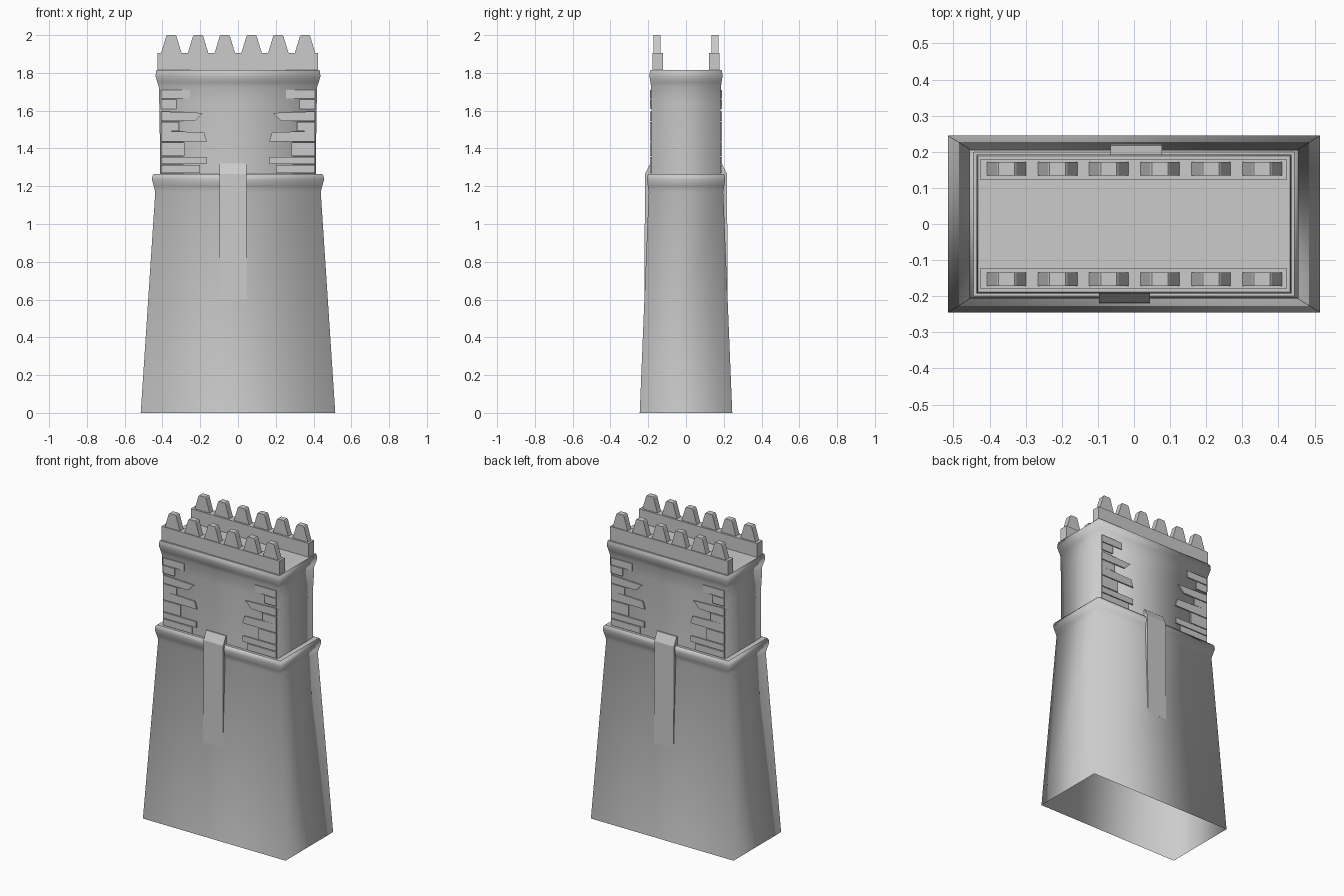
import bpy, bmesh

if "Cube" in bpy.data.objects:
    bpy.data.objects.remove(bpy.data.objects["Cube"])


def finish(name, bm, smooth=None):
    bmesh.ops.recalc_face_normals(bm, faces=bm.faces)
    me = bpy.data.meshes.new(name)
    bm.to_mesh(me)
    bm.free()
    ob = bpy.data.objects.new(name, me)
    bpy.context.collection.objects.link(ob)
    if smooth:
        bpy.ops.object.select_all(action='DESELECT')
        ob.select_set(True)
        bpy.context.view_layer.objects.active = ob
        bpy.ops.object.shade_smooth_by_angle(angle=smooth)
    return ob


def loft(name, rings, cap_top=False):
    """Rectangular tower skin from (half width, half depth, height) rings."""
    bm = bmesh.new()
    loops = [[bm.verts.new((sx * hx, sy * hy, z)) for sx, sy in
              ((-1, -1), (1, -1), (1, 1), (-1, 1))] for hx, hy, z in rings]
    for a, b in zip(loops, loops[1:]):
        for i in range(4):
            j = (i + 1) % 4
            bm.faces.new((a[i], a[j], b[j], b[i]))
    if cap_top:
        bm.faces.new(loops[-1])
    return finish(name, bm, 1.58)


def prism(name, outline, axis, lo, hi, smooth=None):
    """Extrude an outline: axis 'y' takes (x, z) points, axis 'x' takes (y, z)."""
    bm = bmesh.new()
    put = (lambda p, t: (p[0], t, p[1])) if axis == 'y' else (lambda p, t: (t, p[0], p[1]))
    a = [bm.verts.new(put(p, lo)) for p in outline]
    b = [bm.verts.new(put(p, hi)) for p in outline]
    bm.faces.new(a)
    bm.faces.new(b)
    n = len(outline)
    for i in range(n):
        bm.faces.new((a[i], a[(i + 1) % n], b[(i + 1) % n], b[i]))
    return finish(name, bm, smooth)


# Tapered lower tower, open below, with a flared lip
loft("lower_tower", [(.515, .245, 0), (.438, .197, 1.17), (.446, .202, 1.20),
                     (.456, .207, 1.235), (.453, .205, 1.255), (.445, .20, 1.265)])
loft("lower_ledge", [(.445, .20, 1.265), (.413, .183, 1.265)])

# Upper tower with cornice, then the flat deck
loft("upper_tower", [(.413, .183, 1.265), (.415, .183, 1.605), (.417, .185, 1.64),
                     (.419, .185, 1.725), (.427, .188, 1.75), (.436, .193, 1.78),
                     (.435, .192, 1.80), (.432, .189, 1.815)])
bm = bmesh.new()
bm.faces.new([bm.verts.new((x, y, 1.815)) for x, y in
              ((-.432, -.189), (.432, -.189), (.432, .189), (-.432, .189))])
finish("roof_deck", bm)

# Quoin stones: bottom z, top z, inner end at bottom, inner end at top
stones = [(1.27, 1.312, .20, .20), (1.317, 1.355, .168, .168),
          (1.36, 1.432, .283, .283), (1.437, 1.485, .165, .18),
          (1.492, 1.54, .312, .312), (1.545, 1.588, .23, .187),
          (1.61, 1.66, .325, .325), (1.665, 1.71, .255, .255)]

for s, side in ((-1, "front"), (1, "back")):
    for m in (-1, 1):
        for i, (z0, z1, b, t) in enumerate(stones):
            prism(f"{side}_quoin_{'left' if m < 0 else 'right'}_{i}",
                  [(m * .408, z0), (m * b, z0), (m * t, z1), (m * .408, z1 + (.008 if b != t else 0))],
                  'y', s * .175, s * .191)

    # Parapet wall and its tapered merlons
    prism(f"{side}_parapet", [(-.427, 1.81), (.424, 1.81), (.424, 1.905), (-.427, 1.905)],
          'y', s * .123, s * .178)
    for i in range(6):
        c = -.353 + i * .1416
        prism(f"{side}_merlon_{i}",
              [(c - .055, 1.903), (c + .055, 1.903), (c + .048, 1.925),
               (c + .027, 1.995), (c + .022, 2.0), (c - .022, 2.0),
               (c - .027, 1.995), (c - .048, 1.925)],
              'y', s * .135, s * .172)

    # Buttress strip that merges into the sloping wall
    x = -.026 if s < 0 else .006
    prism(f"{side}_buttress",
          [(s * .16, .60), (s * .2205, .60), (s * .217, 1.265), (s * .19, 1.32), (s * .16, 1.32)],
          'x', x - .071, x + .071)
